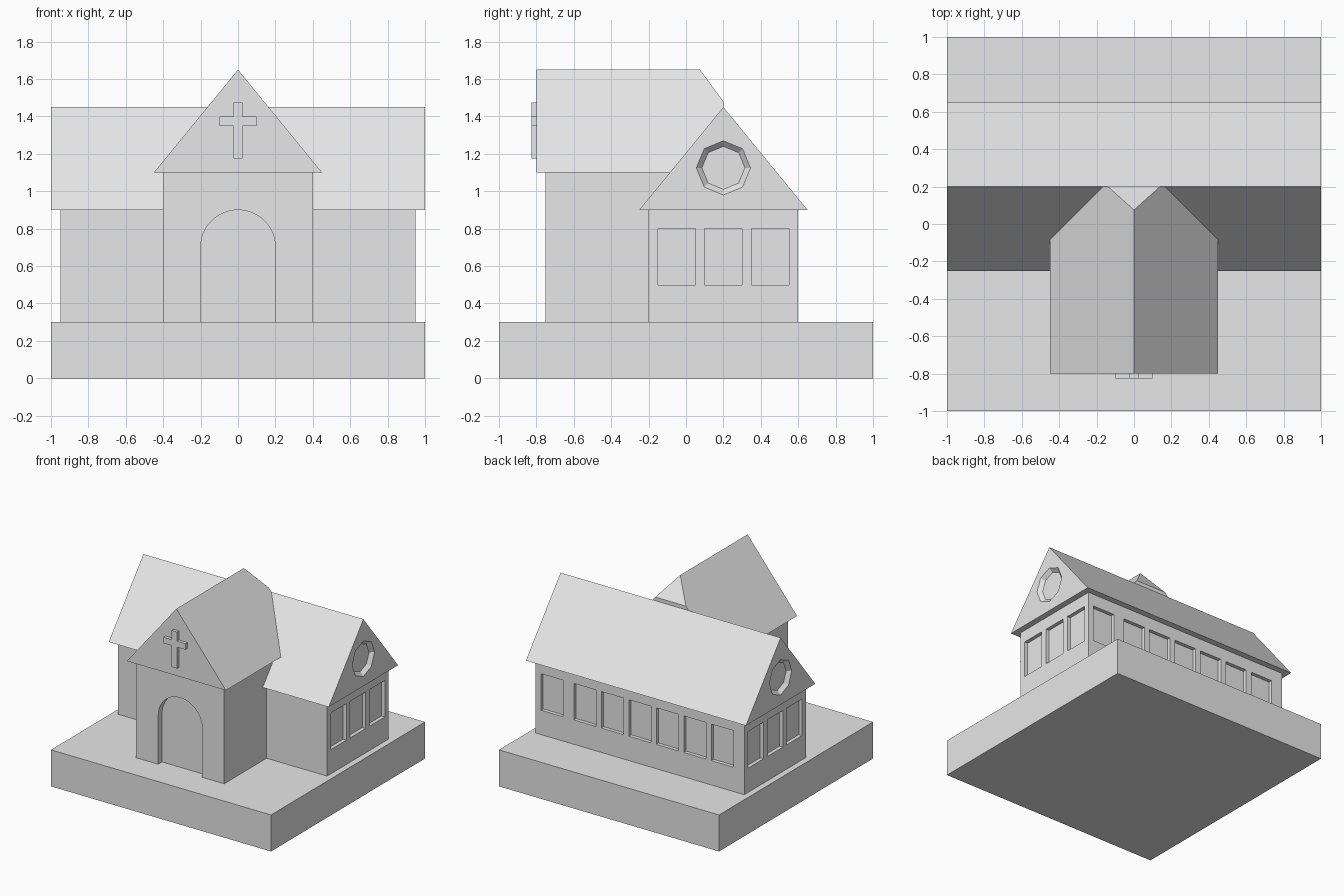
import bpy, bmesh, math
from mathutils import Matrix, Vector

cube = bpy.data.objects.get("Cube")
if cube:
    bpy.data.objects.remove(cube, do_unlink=True)

GREY = (0.8, 0.8, 0.8, 1)
stone = bpy.data.materials.new("plain_grey")
stone.use_nodes = True
stone.diffuse_color = GREY
stone.node_tree.nodes["Principled BSDF"].inputs["Base Color"].default_value = GREY


def add_box(bm, x, y, z):
    """Box between the given (low, high) ranges."""
    spans = (x, y, z)
    centre = Matrix.Translation([sum(s) / 2 for s in spans])
    size = Matrix.Diagonal([s[1] - s[0] for s in spans] + [1])
    bmesh.ops.create_cube(bm, size=1, matrix=centre @ size)


def add_prism(bm, points, direction):
    """Polygon extruded along a direction."""
    face = bm.faces.new([bm.verts.new(p) for p in points])
    ext = bmesh.ops.extrude_face_region(bm, geom=[face], use_keep_orig=True)
    verts = [g for g in ext["geom"] if isinstance(g, bmesh.types.BMVert)]
    bmesh.ops.translate(bm, verts=verts, vec=direction)


def finish(bm, name):
    bmesh.ops.recalc_face_normals(bm, faces=bm.faces)
    mesh = bpy.data.meshes.new(name)
    bm.to_mesh(mesh)
    bm.free()
    mesh.materials.append(stone)
    obj = bpy.data.objects.new(name, mesh)
    bpy.context.collection.objects.link(obj)
    return obj


def box(name, x, y, z):
    bm = bmesh.new()
    add_box(bm, x, y, z)
    return finish(bm, name)


def carve(obj, bm):
    """Cut recesses into a part and discard the cutter."""
    cutter = finish(bm, "cutter")
    cutter.hide_render = True
    mod = obj.modifiers.new("recesses", 'BOOLEAN')
    mod.operation = 'DIFFERENCE'
    mod.solver = 'EXACT'
    mod.object = cutter
    bpy.context.view_layer.objects.active = obj
    bpy.ops.object.modifier_apply(modifier=mod.name)
    bpy.data.objects.remove(cutter, do_unlink=True)


# Base slab
box("base", (-1, 1), (-1, 1), (0, 0.3))

# Nave walls with recessed windows on both ends and the back
DEPTH = 0.03
SILL = (0.5, 0.8)
nave = box("nave_walls", (-0.95, 0.95), (-0.2, 0.6), (0.3, 0.9))
cuts = bmesh.new()
for y in (-0.05, 0.2, 0.45):
    for side in (-1, 1):
        span = sorted((side * (0.95 - DEPTH), side * 1.1))
        add_box(cuts, span, (y - 0.1, y + 0.1), SILL)
for x in (-0.75, -0.5, -0.25, 0, 0.25, 0.5, 0.8):
    add_box(cuts, (x - 0.1, x + 0.1), (0.6 - DEPTH, 0.7), SILL)
carve(nave, cuts)

# Nave roof with a bevelled octagonal recess in each gable
bm = bmesh.new()
add_prism(bm, [(-1, -0.25, 0.9), (-1, 0.65, 0.9), (-1, 0.2, 1.45)], (2, 0, 0))
nave_roof = finish(bm, "nave_roof")
cuts = bmesh.new()
for side in (-1, 1):
    place = Matrix.Translation((side, 0.2, 1.125)) @ Matrix.Rotation(side * math.pi / 2, 4, 'Y')
    bmesh.ops.create_cone(cuts, cap_ends=True, segments=8, radius1=0.115,
                          radius2=0.175, depth=2 * DEPTH, matrix=place)
carve(nave_roof, cuts)

# Entrance wing with an arched doorway
porch = box("entrance_walls", (-0.4, 0.4), (-0.75, 0.15), (0.3, 1.1))
arch = [(0.2 * math.cos(a), -0.85, 0.7 + 0.2 * math.sin(a))
        for a in (math.pi * i / 24 for i in range(25))]
cuts = bmesh.new()
add_prism(cuts, arch + [(-0.2, -0.85, 0.2), (0.2, -0.85, 0.2)], (0, 0.15, 0))
carve(porch, cuts)

# Entrance roof, its rear ridge trimmed by a sloping hip
bm = bmesh.new()
add_prism(bm, [(-0.45, -0.8, 1.1), (0.45, -0.8, 1.1), (0, -0.8, 1.65)], (0, 1, 0))
cut = bmesh.ops.bisect_plane(bm, geom=bm.verts[:] + bm.edges[:] + bm.faces[:],
                             plane_co=(0, 0.075, 1.65),
                             plane_no=Vector((0, 0.17, 0.125)).normalized(),
                             clear_outer=True)
rim = [g for g in cut["geom_cut"] if isinstance(g, bmesh.types.BMEdge)]
bmesh.ops.edgeloop_fill(bm, edges=rim)
finish(bm, "entrance_roof")

# Cross on the front gable
box("cross_upright", (-0.025, 0.025), (-0.825, -0.8), (1.175, 1.475))
for name, span in (("cross_right_arm", (-0.1, -0.025)), ("cross_left_arm", (0.025, 0.1))):
    box(name, span, (-0.825, -0.8), (1.35, 1.4))
